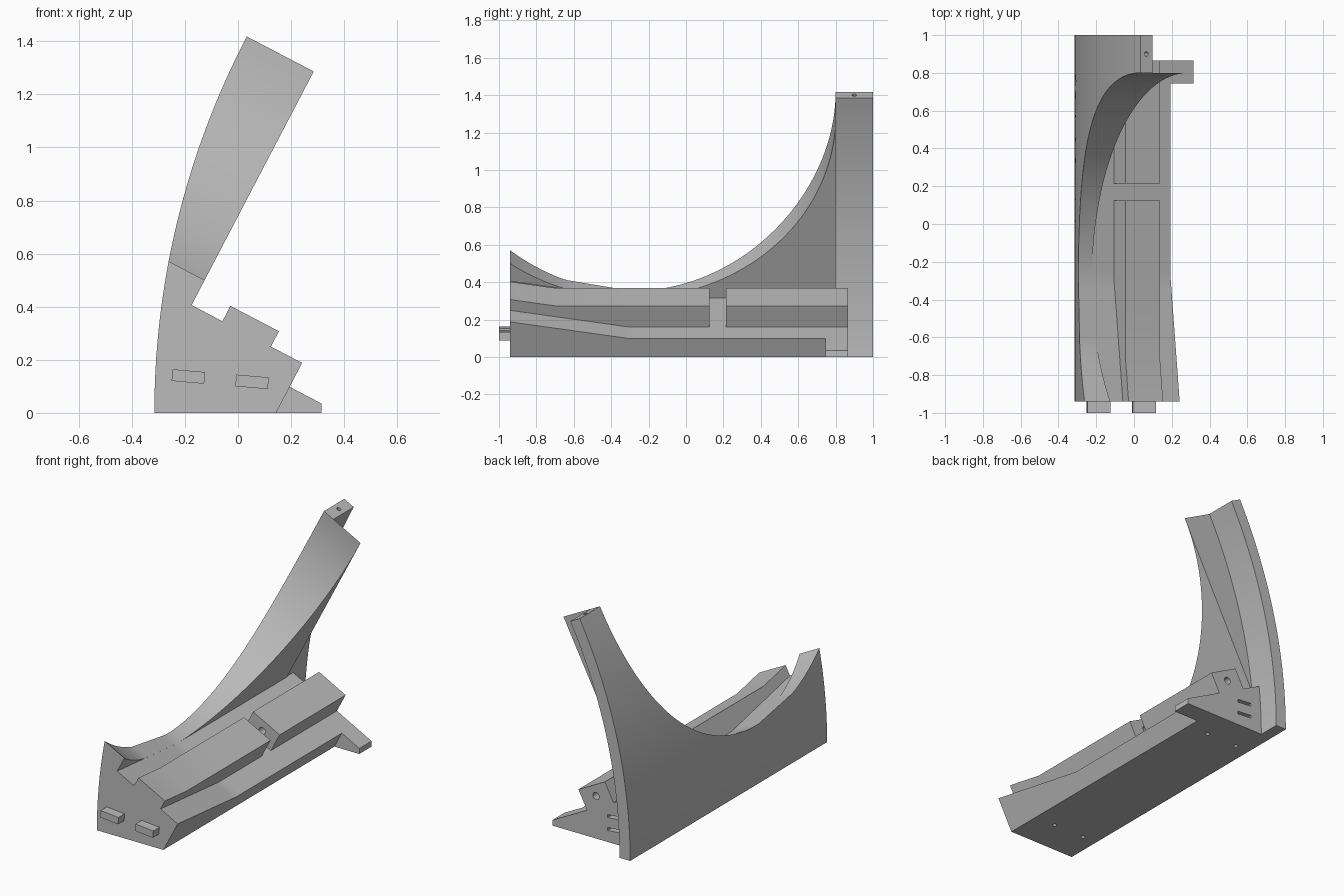
import bpy, bmesh
from math import sin, cos, asin, pi, radians
from mathutils import Matrix

if "Cube" in bpy.data.objects:
    bpy.data.objects.remove(bpy.data.objects["Cube"])

grey = bpy.data.materials.new("plain_grey")
grey.use_nodes = True
grey.diffuse_color = (0.5, 0.5, 0.5, 1)
grey.node_tree.nodes["Principled BSDF"].inputs["Base Color"].default_value = (0.5, 0.5, 0.5, 1)

TILT = radians(27.6)           # lean of the whole cross-section
ARC_R, ARC_X = 3.06, 2.745     # outer wall arc
DISH_R, DISH_Y = 1.096, -0.296 # saddle cut
TOP_V = ARC_X * sin(TILT)
WALL_U, EDGE_U = -0.343, 0.127
FRONT, BACK, WALL_END = -0.94, 0.865, 0.8


def uv(u, v):
    """Tilted section coordinates to x, z."""
    return (u * cos(TILT) + v * sin(TILT), v * cos(TILT) - u * sin(TILT))


def arc(a, inset=0.0):
    r = ARC_R - inset
    return (ARC_X - r * cos(a), r * sin(a))


def ramp(y, start, level):
    """Level surface that rises toward the front."""
    return level + 0.158 * max(0, start - y)


def floor_v(y):
    return ramp(y, DISH_Y, 0.177)


def add_object(name, bm):
    bmesh.ops.recalc_face_normals(bm, faces=bm.faces[:])
    mesh = bpy.data.meshes.new(name)
    bm.to_mesh(mesh)
    bm.free()
    mesh.materials.append(grey)
    ob = bpy.data.objects.new(name, mesh)
    bpy.context.collection.objects.link(ob)
    return ob


def loft(name, sections):
    """Skin a list of (y, [(x, z), ...]) sections."""
    bm = bmesh.new()
    rings = [[bm.verts.new((x, y, z)) for x, z in pts] for y, pts in sections]
    n = len(rings[0])
    for a, b in zip(rings, rings[1:]):
        for i in range(n):
            j = (i + 1) % n
            bm.faces.new((a[i], a[j], b[j], b[i]))
    bm.faces.new(rings[0])
    bm.faces.new(rings[-1])
    return add_object(name, bm)


def box(name, centre, size, turn=0):
    bm = bmesh.new()
    m = Matrix.Translation(centre) @ Matrix.Rotation(turn, 4, 'Y') @ Matrix.Diagonal((*size, 1))
    bmesh.ops.create_cube(bm, size=1, matrix=m)
    return add_object(name, bm)


def rod(name, centre, radius, length, rotation=Matrix()):
    bm = bmesh.new()
    bmesh.ops.create_cone(bm, cap_ends=True, segments=20, radius1=radius, radius2=radius,
                          depth=length, matrix=Matrix.Translation(centre) @ rotation)
    return add_object(name, bm)


def finish(ob, cutters=()):
    """Cut the holes, then smooth the curved faces."""
    bpy.ops.object.select_all(action='DESELECT')
    ob.select_set(True)
    bpy.context.view_layer.objects.active = ob
    for c in cutters:
        c.hide_render = True
        mod = ob.modifiers.new("hole", 'BOOLEAN')
        mod.operation, mod.solver, mod.object = 'DIFFERENCE', 'EXACT', c
        bpy.ops.object.modifier_apply(modifier=mod.name)
    bpy.ops.object.shade_smooth_by_angle(angle=radians(25))


# Curved wall and base in one loft, its rim following the saddle
def body_section(y, sweep):
    rim = max(TOP_V - DISH_R * cos(sweep), floor_v(y) + 0.0005)
    end = TILT - asin((ARC_X * sin(TILT) - rim) / ARC_R)
    pts = [arc(end * i / 20) for i in range(21)]
    pts += [uv(WALL_U, rim), uv(WALL_U, floor_v(y)), uv(EDGE_U, floor_v(y))]
    return pts + [(EDGE_U / cos(TILT), 0)]


start = asin((FRONT - DISH_Y) / DISH_R)
sweeps = [start * (1 - i / 18) for i in range(18)] + [pi / 2 * i / 40 for i in range(41)]
body = loft("curved_wall", [(DISH_Y + DISH_R * sin(t), body_section(DISH_Y + DISH_R * sin(t), t))
                            for t in sweeps])
finish(body, [rod("base_hole_cutter", (x, y, 0), 0.012, 0.2)
              for x in (-0.216, 0) for y in (-0.72, 0.665)])

# Short rear end of the base, with two slots
rear = [uv(-0.36, 0.177), uv(EDGE_U, 0.177), (EDGE_U / cos(TILT), 0), (-0.25, 0)]
finish(loft("base_end", [(WALL_END, rear), (BACK, rear)]),
       [box("slot_cutter", (-0.115, BACK, z), (0.1, 0.1, 0.018), radians(5)) for z in (0.085, 0.165)])

# Rear post following the wall arc
outer = [arc(TILT * i / 32) for i in range(33)]
inner = [arc(TILT * i / 32, 0.073) for i in range(33)]
profile = outer + inner[::-1]
post = loft("rear_post", [(WALL_END, profile), (1.0, profile)])
px, pz = arc(TILT, 0.036)
finish(post, [rod("post_hole_cutter", (px, 0.9, pz), 0.012, 0.2, Matrix.Rotation(TILT, 4, 'Y'))])


# Raised rail in two lengths, bored lengthwise
def rail_section(y):
    top, low = ramp(y, -0.7, 0.306), floor_v(y) - 0.01
    return (y, [uv(-0.212, low), uv(-0.212, top), uv(-0.006, top), uv(-0.006, low)])


bx, bz = uv(-0.11, 0.242)
bore = rod("bore_cutter", (bx, 0.5, bz), 0.022, 0.9, Matrix.Rotation(pi / 2, 4, 'X'))
finish(loft("front_rail", [rail_section(y) for y in (FRONT, -0.7, DISH_Y, 0.125)]), [bore])
finish(loft("rear_rail", [rail_section(y) for y in (0.215, BACK)]), [bore])

# Side foot, continuing the sloped floor outward
tip = 0.315
foot = [uv(EDGE_U - 0.01, 0.177), (tip, (0.177 - tip * sin(TILT)) / cos(TILT)), (tip, 0), (0.13, 0)]
loft("side_foot", [(0.745, foot), (BACK, foot)])

# Front pegs
for name, x, z in (("right_peg", -0.187, 0.137), ("left_peg", 0.053, 0.117)):
    box(name, (x, -0.96, z), (0.123, 0.08, 0.044), radians(5))

# Remove the used cutters
for ob in list(bpy.data.objects):
    if "cutter" in ob.name:
        bpy.data.objects.remove(ob)
